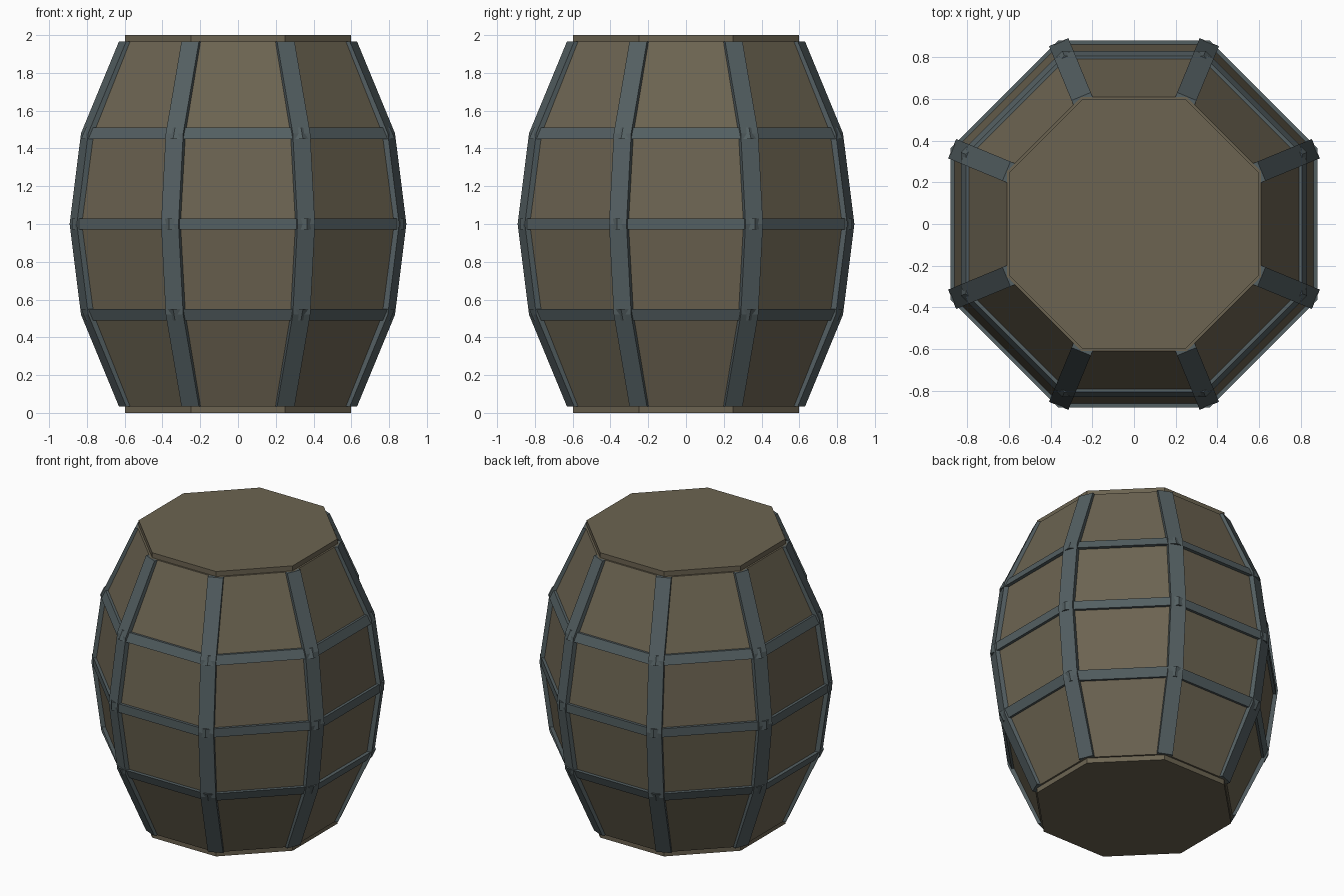
import bpy, bmesh, math
from mathutils import Vector

if "Cube" in bpy.data.objects:
    bpy.data.objects.remove(bpy.data.objects["Cube"])

C = math.cos(math.pi / 8)  # apothem / circumradius of an octagon


def material(name, rgb):
    m = bpy.data.materials.new(name)
    m.diffuse_color = (*rgb, 1)
    m.use_nodes = True
    m.node_tree.nodes["Principled BSDF"].inputs["Base Color"].default_value = m.diffuse_color
    return m


WOOD = material("dull brown wood", (0.150, 0.127, 0.083))
IRON = material("blue grey iron", (0.088, 0.115, 0.122))


def finish(name, bm, mat):
    bmesh.ops.recalc_face_normals(bm, faces=bm.faces)
    me = bpy.data.meshes.new(name)
    bm.to_mesh(me)
    bm.free()
    me.materials.append(mat)
    ob = bpy.data.objects.new(name, me)
    bpy.context.collection.objects.link(ob)


def lathe8(name, profile, mat, closed=False):
    """Octagonal lathe; profile holds (apothem, z). Capped unless closed."""
    bm = bmesh.new()
    rings = [[bm.verts.new((a / C * math.cos(math.pi / 8 + k * math.pi / 4),
                            a / C * math.sin(math.pi / 8 + k * math.pi / 4), z))
              for k in range(8)] for a, z in profile]
    pairs = list(zip(rings, rings[1:]))
    if closed:
        pairs.append((rings[-1], rings[0]))
    for lo, hi in pairs:
        for k in range(8):
            j = (k + 1) % 8
            bm.faces.new((lo[k], lo[j], hi[j], hi[k]))
    if not closed:
        bm.faces.new(rings[0])
        bm.faces.new(rings[-1])
    finish(name, bm, mat)


# Bulging body, with slightly narrower lids at both ends
lathe8("barrel_body", [(0.598, 0), (0.598, 0.035), (0.61, 0.035), (0.802, 0.52),
                       (0.865, 1), (0.802, 1.48), (0.61, 1.965),
                       (0.598, 1.965), (0.598, 2)], WOOD)

# Three horizontal hoops
for name, a, z in (("lower_hoop", 0.818, 0.52), ("middle_hoop", 0.88, 1),
                   ("upper_hoop", 0.818, 1.48)):
    h = 0.03
    t = (1 - z) * 0.026  # outer face leans a little with the body
    lathe8(name, [(a - 0.06, z - h), (a - t, z - h), (a + t, z + h),
                  (a - 0.06, z + h)], IRON, closed=True)

# Vertical straps over the eight corners
PATH = [(0.662, 0.035), (0.879, 0.52), (0.944, 1), (0.879, 1.48), (0.662, 1.965)]
for k in range(8):
    ang = math.pi / 8 + k * math.pi / 4
    out = Vector((math.cos(ang), math.sin(ang), 0))
    side = Vector((-out.y, out.x, 0)) * 0.05
    bm = bmesh.new()
    rings = []
    for r, z in PATH:
        up = Vector((0, 0, z))
        rings.append([bm.verts.new(p + up) for p in
                      (out * r - side, out * r + side,
                       out * (r - 0.06) + side, out * (r - 0.06) - side)])
    for lo, hi in zip(rings, rings[1:]):
        for i in range(4):
            j = (i + 1) % 4
            bm.faces.new((lo[i], lo[j], hi[j], hi[i]))
    bm.faces.new(rings[0])
    bm.faces.new(rings[-1])
    finish(f"corner_strap_{k + 1}", bm, IRON)
